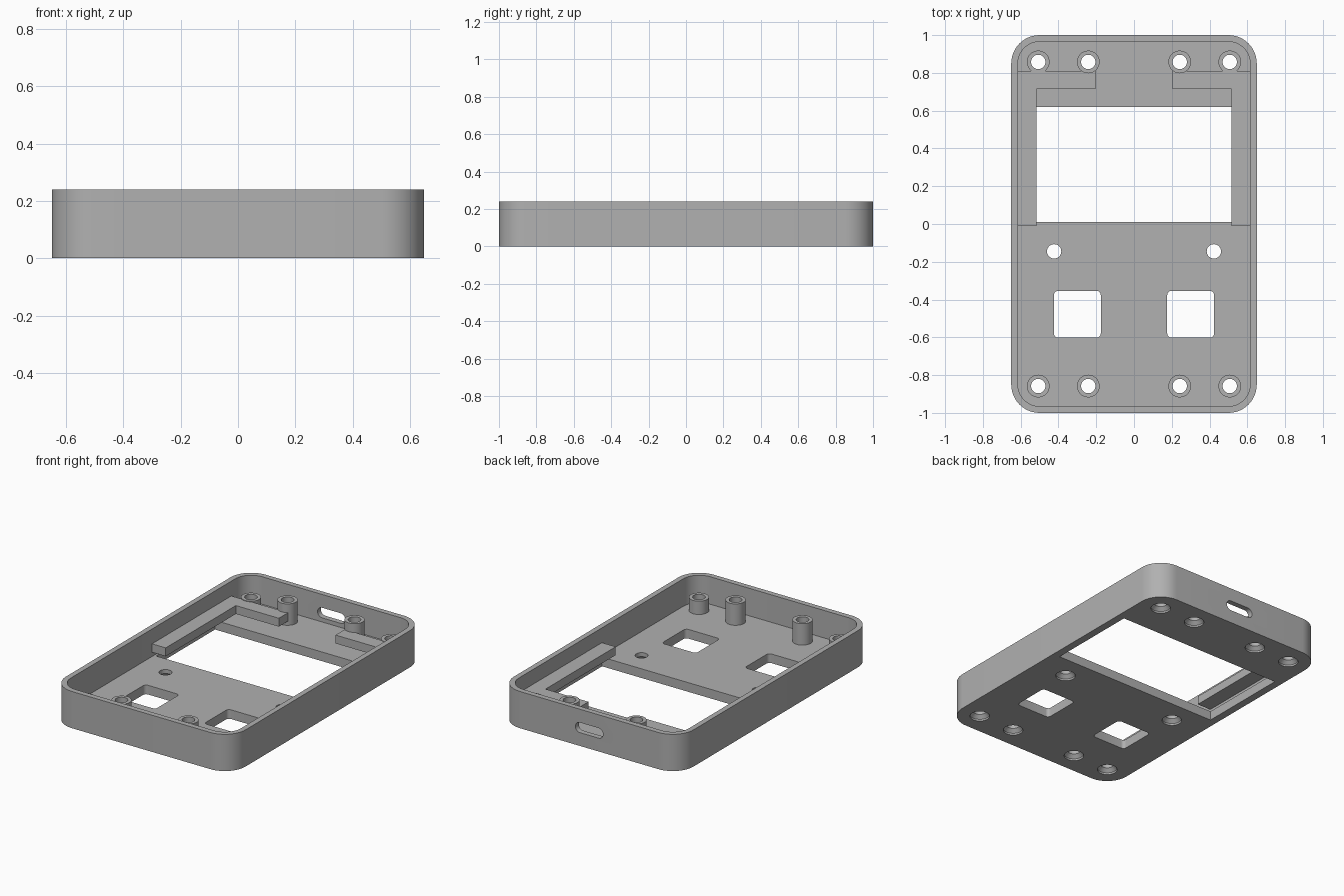
import bpy, bmesh
from math import sin, cos, pi, radians
from mathutils import Matrix

cube = bpy.data.objects.get("Cube")
if cube:
    bpy.data.objects.remove(cube, do_unlink=True)

grey = bpy.data.materials.new("plain_grey")
grey.use_nodes = True
grey.diffuse_color = (0.44, 0.44, 0.44, 1)
grey.node_tree.nodes["Principled BSDF"].inputs["Base Color"].default_value = (0.44, 0.44, 0.44, 1)

HEIGHT, FLOOR = 0.24, 0.06
POST_R, HOLE_R = 0.06, 0.038


def finish(name, bm):
    bmesh.ops.recalc_face_normals(bm, faces=bm.faces)
    mesh = bpy.data.meshes.new(name)
    bm.to_mesh(mesh)
    bm.free()
    mesh.materials.append(grey)
    ob = bpy.data.objects.new(name, mesh)
    bpy.context.collection.objects.link(ob)
    return ob


def prism(name, outline, z0, z1, matrix=None):
    """Extrude a flat outline upward."""
    bm = bmesh.new()
    face = bm.faces.new([bm.verts.new((x, y, z0)) for x, y in outline])
    top = bmesh.ops.extrude_face_region(bm, geom=[face])["geom"]
    bmesh.ops.translate(bm, vec=(0, 0, z1 - z0),
                        verts=[v for v in top if isinstance(v, bmesh.types.BMVert)])
    if matrix:
        bm.transform(matrix)
    return finish(name, bm)


def rounded(cx, cy, hx, hy, r, steps=12):
    """Outline of a rectangle with round corners."""
    pts = []
    for k, (sx, sy) in enumerate([(1, 1), (-1, 1), (-1, -1), (1, -1)]):
        for i in range(steps + 1):
            a = (k + i / steps) * pi / 2
            pts.append((cx + sx * (hx - r) + r * cos(a), cy + sy * (hy - r) + r * sin(a)))
    return pts


def lathe(name, profile, x, y, closed, sides=32):
    """Spin a radius/height profile about an upright axis."""
    bm = bmesh.new()
    rings = [[bm.verts.new((x + r * cos(2 * pi * i / sides), y + r * sin(2 * pi * i / sides), z))
              for i in range(sides)] for r, z in profile]
    pairs = list(zip(rings, rings[1:]))
    if closed:
        pairs.append((rings[-1], rings[0]))
    else:
        bm.faces.new(rings[0])
        bm.faces.new(rings[-1])
    for a, b in pairs:
        for i in range(sides):
            j = (i + 1) % sides
            bm.faces.new((a[i], a[j], b[j], b[i]))
    return finish(name, bm)


def smooth(ob):
    bpy.ops.object.select_all(action="DESELECT")
    ob.select_set(True)
    bpy.context.view_layer.objects.active = ob
    bpy.ops.object.shade_smooth_by_angle(angle=radians(30))


# Tray body and the cutters that shape it
case = prism("case_shell", rounded(0, 0, 0.65, 1, 0.15), 0, HEIGHT)
cutters = [
    prism("cavity_cutter", rounded(0, 0, 0.615, 0.965, 0.115), FLOOR, HEIGHT + 0.1),
    prism("screen_cutter", [(-0.6, 0.01), (0.6, 0.01), (0.6, 0.62), (-0.6, 0.62)], -0.1, 0.1),
    prism("port_cutter", rounded(0, 0.12, 0.1, 0.033, 0.0329), -1.1, -0.9,
          Matrix.Rotation(pi / 2, 4, "X")),
]
posts = [(s * x, t * 0.858, top) for s in (-1, 1) for t in (-1, 1)
         for x, top in ((0.507, 0.147), (0.242, 0.2))]
lamps = [(s * 0.423, -0.145, FLOOR) for s in (-1, 1)]
for s in (-1, 1):
    cutters.append(prism("button_cutter", rounded(s * 0.3, -0.478, 0.124, 0.124, 0.022, 6), -0.1, 0.1))
for x, y, top in posts + lamps:
    sink = [(POST_R, -0.02), (POST_R, 0.012), (HOLE_R, 0.034), (HOLE_R, 0.1)]
    cutters.append(lathe("screw_cutter", sink, x, y, False))

for cutter in cutters:
    cutter.hide_render = True
    mod = case.modifiers.new("cut", "BOOLEAN")
    mod.operation, mod.solver, mod.object = "DIFFERENCE", "EXACT", cutter
bpy.context.view_layer.update()
cut_mesh = bpy.data.meshes.new_from_object(
    case.evaluated_get(bpy.context.evaluated_depsgraph_get()))
case.modifiers.clear()
case.data = cut_mesh
for cutter in cutters:
    bpy.data.objects.remove(cutter, do_unlink=True)
smooth(case)

# Hollow screw posts
for x, y, top in posts:
    tube = [(HOLE_R, FLOOR), (POST_R, FLOOR), (POST_R, top), (HOLE_R, top)]
    smooth(lathe("screw_post", tube, x, y, True))

# L-shaped ledges that hold the screen
ledge = [(0.616, -0.01), (0.516, -0.01), (0.516, 0.715), (0.205, 0.715), (0.205, 0.81), (0.616, 0.81)]
for side, s in (("left", 1), ("right", -1)):
    prism(side + "_screen_ledge", [(s * x, y) for x, y in ledge], 0.088, 0.143)
